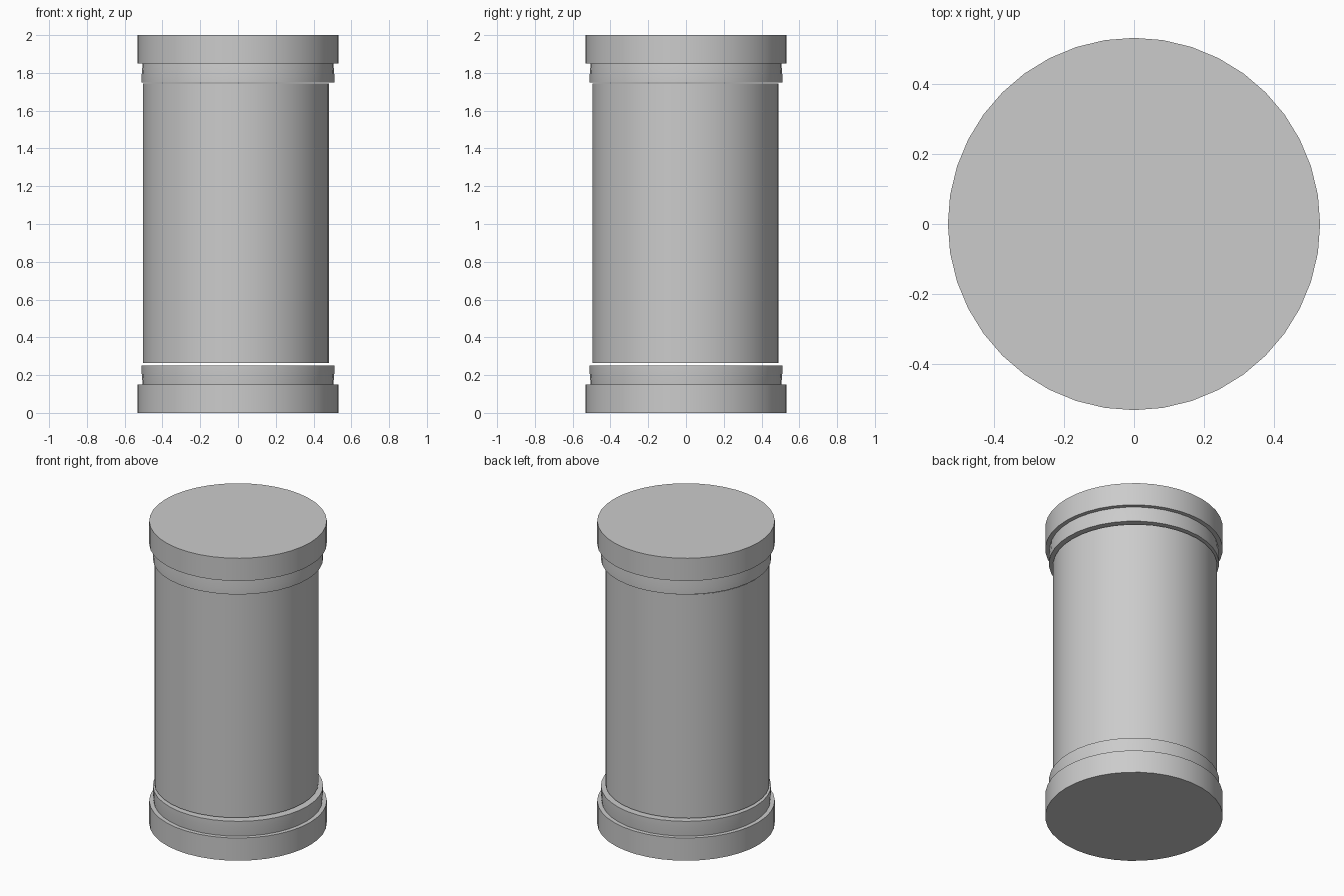
import bpy, bmesh, math

if "Cube" in bpy.data.objects:
    bpy.data.objects.remove(bpy.data.objects["Cube"])

SIDES = 40


def lathe(name, profile, cx=0.0, cy=0.0):
    """Closed solid of revolution from (radius, height) points."""
    bm = bmesh.new()
    rings = []
    for r, z in profile:
        rings.append([bm.verts.new((cx + r * math.cos(2 * math.pi * i / SIDES),
                                    cy + r * math.sin(2 * math.pi * i / SIDES), z))
                      for i in range(SIDES)])
    for a, b in zip(rings, rings[1:]):
        for i in range(SIDES):
            j = (i + 1) % SIDES
            bm.faces.new((a[i], a[j], b[j], b[i]))
    bm.faces.new(rings[0])
    bm.faces.new(rings[-1])
    bmesh.ops.recalc_face_normals(bm, faces=bm.faces)
    mesh = bpy.data.meshes.new(name)
    bm.to_mesh(mesh)
    bm.free()
    obj = bpy.data.objects.new(name, mesh)
    bpy.context.collection.objects.link(obj)
    bpy.ops.object.select_all(action='DESELECT')
    obj.select_set(True)
    bpy.context.view_layer.objects.active = obj
    bpy.ops.object.shade_smooth_by_angle(angle=math.radians(30))
    return obj


# Stepped end cap: wide disc, then a collar flaring slightly to its lip
cap = [(0.532, 0.0), (0.532, 0.15), (0.505, 0.15), (0.51, 0.21), (0.51, 0.25)]
lathe("bottom_cap", cap)
lathe("top_cap", [(r, 2.0 - z) for r, z in cap])

# Main drum, with a hairline gap to each cap and a slight offset
lathe("body", [(0.492, 0.264), (0.492, 1.743)], -0.01, -0.002)
